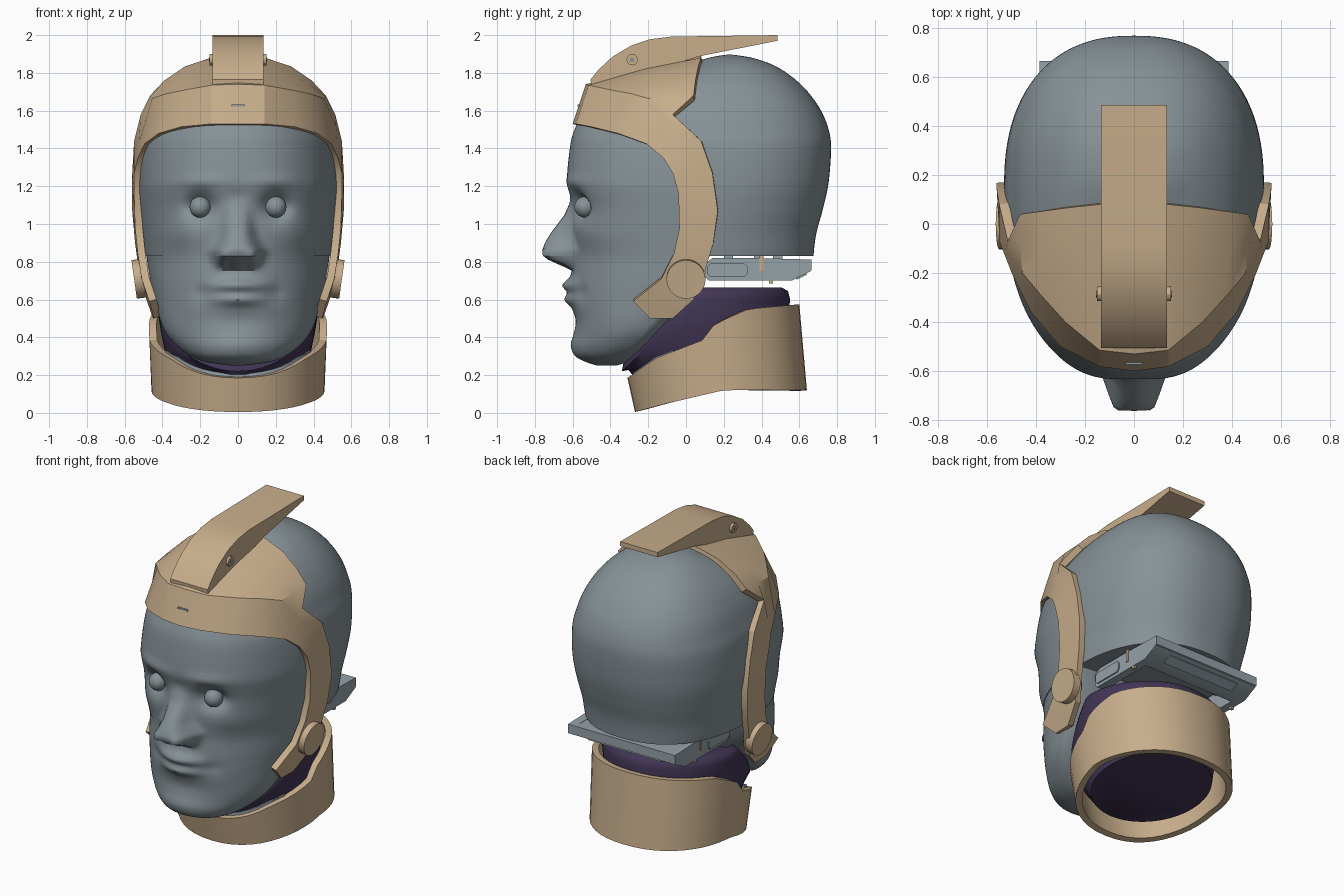
import bpy, bmesh, math
from mathutils import Vector

cube = bpy.data.objects.get("Cube")
if cube:
    bpy.data.objects.remove(cube, do_unlink=True)


def material(name, r, g, b):
    mat = bpy.data.materials.new(name)
    mat.use_nodes = True
    mat.diffuse_color = (r, g, b, 1)
    mat.node_tree.nodes["Principled BSDF"].inputs["Base Color"].default_value = (r, g, b, 1)
    return mat


SKIN = material("slate grey", .24, .285, .31)
METAL = material("light grey", .3, .36, .395)
TAN = material("sand tan", .575, .42, .26)
CLOTH = material("dark purple", .053, .036, .09)


def finish(name, verts, faces, mat, angle=30, thickness=0, recalc=False):
    mesh = bpy.data.meshes.new(name)
    mesh.from_pydata([tuple(v) for v in verts], [], faces)
    mesh.materials.append(mat)
    bm = bmesh.new()
    bm.from_mesh(mesh)
    bmesh.ops.remove_doubles(bm, verts=bm.verts, dist=.0001)
    if recalc:
        bmesh.ops.recalc_face_normals(bm, faces=bm.faces)
    bm.to_mesh(mesh)
    bm.free()
    obj = bpy.data.objects.new(name, mesh)
    bpy.context.collection.objects.link(obj)
    bpy.ops.object.select_all(action="DESELECT")
    obj.select_set(True)
    bpy.context.view_layer.objects.active = obj
    if thickness:
        solid = obj.modifiers.new("thickness", "SOLIDIFY")
        solid.thickness, solid.offset = thickness, -1
        bpy.ops.object.modifier_apply(modifier=solid.name)
    bpy.ops.object.shade_smooth_by_angle(angle=math.radians(angle))


def loft(name, rows, mat, closed=True, caps=False, **options):
    n = len(rows[0])
    faces = []
    for v in range(len(rows) - 1):
        for u in range(n if closed else n - 1):
            w = (u + 1) % n
            faces.append((v * n + u, v * n + w, (v + 1) * n + w, (v + 1) * n + u))
    if caps:
        faces.append(tuple(reversed(range(n))))
        faces.append(tuple(range((len(rows) - 1) * n, len(rows) * n)))
    finish(name, [p for row in rows for p in row], faces, mat, **options)


def prism(name, outline, x0, x1, mat):
    """Extrude a (y, z) outline along x."""
    n = len(outline)
    verts = [(x, y, z) for x in (x0, x1) for y, z in outline]
    faces = [tuple(range(n)), tuple(range(n, 2 * n))]
    faces += [(i, (i + 1) % n, (i + 1) % n + n, i + n) for i in range(n)]
    finish(name, verts, faces, mat, recalc=True)


def box(name, x0, x1, y0, y1, z0, z1, mat):
    prism(name, [(y0, z0), (y1, z0), (y1, z1), (y0, z1)], x0, x1, mat)


def disc(name, centre, axis, radius, depth, mat, sides=32):
    axis = Vector(axis).normalized()
    turn = axis.to_track_quat("Z", "Y")
    ring = [Vector((math.cos(a), math.sin(a), 0)) * radius
            for a in (math.tau * i / sides for i in range(sides))]
    rows = [[turn @ p + Vector(centre) + axis * d for p in ring] for d in (-depth / 2, depth / 2)]
    loft(name, rows, mat, caps=True)


def lerp(table, t):
    for (a, p), (b, q) in zip(table, table[1:]):
        if t <= b:
            return p + (q - p) * max(0, (t - a) / (b - a))
    return table[-1][1]


def spline(before, keys, after, steps):
    """Smooth rows through the keys; the outer two only set the end slopes."""
    keys = [before] + keys + [after]
    out = []
    for a, b, c, d in zip(keys, keys[1:], keys[2:], keys[3:]):
        for i in range(steps):
            t = i / steps
            out.append([q + t / 2 * (r - p + t * (2 * p - 5 * q + 4 * r - s + t * (3 * (q - r) + s - p)))
                        for p, q, r, s in zip(a, b, c, d)])
    return out + [keys[-2]]


# Head sections: height, front, back, half width, widest y
jaw = [(.25, -.47, -.37, .03, -.42), (.27, -.53, -.31, .17, -.39), (.3, -.58, -.26, .25, -.35),
       (.35, -.595, -.19, .32, -.29), (.42, -.59, -.11, .38, -.23), (.5, -.595, -.03, .415, -.17),
       (.6, -.61, .03, .44, -.09), (.7, -.61, .07, .465, -.01), (.83, -.6, .1, .485, .06)]
skull = [(.83, -.6, .675, .49, .06), (.95, -.605, .69, .505, .08), (1.08, -.61, .725, .52, .12),
         (1.22, -.63, .755, .53, .15), (1.4, -.615, .768, .52, .17), (1.5, -.59, .755, .495, .17),
         (1.6, -.53, .715, .46, .17), (1.7, -.39, .645, .4, .18), (1.78, -.19, .56, .325, .2),
         (1.84, 0, .465, .24, .22), (1.88, .12, .35, .14, .23), (1.897, .22, .24, .01, .23)]

# Face relief: x, z, x spread, z spread, height
relief = [(.2, 1.095, .075, .065, -.08), (.2, 1.225, .13, .03, .015), (.3, .95, .1, .08, .015),
          (0, 1.13, .07, .05, -.015), (0, .675, .14, .032, .045), (0, .6, .12, .03, .035),
          (.2, .64, .05, .06, -.015), (0, .49, .16, .05, -.01), (0, .36, .16, .06, .015),
          (.085, .83, .03, .04, .04)]
nose_height = [(.755, 0), (.785, .07), (.82, .15), (.86, .162), (.9, .145), (.95, .112),
               (1.05, .035), (1.16, 0)]
nose_width = [(.78, .1), (.86, .12), (.94, .08), (1.1, .055)]
front_power = [(.3, 2), (.8, 2.05), (1.2, 2.4), (1.45, 2.3), (1.6, 2.15)]


def face_relief(x, z):
    h = lerp(nose_height, z) * math.exp(-abs(x / lerp(nose_width, z)) ** 4)
    h -= .04 * math.exp(-((abs(x) - .05) / .022) ** 2 - ((z - .79) / .02) ** 2)
    for cx, cz, sx, sz, amount in relief:
        h += amount * math.exp(-((abs(x) - cx) / sx) ** 2 - ((z - cz) / sz) ** 2)
    return h


def head_ring(z, front, back, width, mid, count=160):
    """Superellipse section, fuller at the back, with relief on the face."""
    ring = []
    for i in range(count):
        a = math.tau * i / count
        c, s = math.cos(a), math.sin(a)
        power = 2 / (2.35 if s > 0 else lerp(front_power, z))
        x = width * math.copysign(abs(c) ** power, c)
        y = mid + math.copysign(abs(s) ** power, s) * (back - mid if s > 0 else mid - front)
        if s < 0:
            y -= face_relief(x, z) * min(1, -2 * s)
        ring.append((x, y, z))
    return ring


sections = spline(jaw[0], jaw, (.95, -.605, .12, .505, .08), 7)
sections += spline((.7, -.61, .67, .465, -.01), skull, skull[-1], 8)
loft("head", [head_ring(*r) for r in sections], SKIN, caps=True, angle=50)

# Eyes
for side, s in (("right", -1), ("left", 1)):
    rows = []
    for i in range(1, 16):
        a = math.pi * i / 16
        rows.append([(s * .2 + .056 * math.sin(a) * math.cos(b), -.535 + .056 * math.sin(a) * math.sin(b),
                      1.09 - .056 * math.cos(a)) for b in (math.tau * k / 24 for k in range(24))])
    loft(side + "_eye", rows, SKIN, caps=True)

# Head frame: brow, cap and cheek straps, from the centre out to the strap tip
half = [[(0, -.6, 1.53), (0, -.53, 1.74), (0, -.25, 1.82), (0, .08, 1.89)],
        [(.14, -.582, 1.53), (.14, -.515, 1.735), (.14, -.22, 1.82), (.14, .08, 1.88)],
        [(.3, -.5, 1.515), (.28, -.4, 1.71), (.28, -.18, 1.79), (.28, .065, 1.835)],
        [(.42, -.36, 1.48), (.38, -.29, 1.69), (.385, -.13, 1.735), (.39, .05, 1.76)],
        [(.495, -.21, 1.425), (.455, -.2, 1.665), (.465, -.08, 1.675), (.465, .04, 1.68)],
        [(.53, -.12, 1.35), (.515, -.07, 1.58)], [(.55, -.07, 1.27), (.55, .08, 1.44)],
        [(.55, -.04, 1.16), (.56, .14, 1.27)], [(.545, -.035, .98), (.56, .168, 1.07)],
        [(.53, -.065, .84), (.545, .145, .9)], [(.51, -.13, .71), (.525, .1, .75)],
        [(.47, -.28, .59), (.485, .04, .6)], [(.445, -.19, .5), (.45, -.07, .5)]]
half = [r if len(r) > 2 else [Vector(r[0]).lerp(Vector(r[1]), k / 3) for k in range(4)] for r in half]
full = [[(-x, y, z) for x, y, z in r] for r in reversed(half[1:])] + half
loft("head_frame", list(zip(*full)), TAN, closed=False, thickness=.04, angle=25)

# Crest fin along the top
prism("crest", [(-.5, 1.7), (-.505, 1.765), (-.465, 1.815), (-.39, 1.885), (-.29, 1.945), (-.19, 1.978),
                (-.08, 1.992), (.485, 2), (.485, 1.97), (.08, 1.89), (-.25, 1.79)], -.135, .135, TAN)
box("brow_slot", -.035, .035, -.574, -.564, 1.622, 1.632, METAL)
disc("temple_stud", (-.445, -.28, 1.28), (-.8, -.6, 0), .026, .03, SKIN, 12)


# Neck: a slanted closed plug
def neck_ring(mid, depth, width, height):
    return [(width * math.cos(a), mid + depth * math.sin(a), height(mid + depth * math.sin(a)))
            for a in (math.tau * i / 64 for i in range(64))]


def neck_top(y):
    return min(.665, .28 + .93 * (y + .34))


loft("neck", [neck_ring(.16, .37, .35, lambda y: .13 + .1 * y),
              neck_ring(.12, .425, .41, lambda y: .6 * neck_top(y) + .04),
              neck_ring(.105, .445, .435, lambda y: neck_top(y) - .06),
              neck_ring(.105, .435, .425, lambda y: neck_top(y) - .02),
              neck_ring(.105, .4, .39, neck_top)], CLOTH, caps=True, angle=60)

# Collar band, with a thin lining showing inside its front edge
collar_top = [(-.31, .185), (-.16, .29), (.1, .39), (.15, .47), (.33, .55), (.6, .575)]
collar_base = [(-.27, .005), (-.1, .05), (.2, .12), (.64, .12)]


def collar_ring(mid, width, table, depth=.455, lift=0):
    ring = []
    for i in range(48):
        a = math.tau * i / 48
        y = mid + depth * math.sin(a)
        x = width * math.copysign(abs(math.cos(a)) ** .9, math.cos(a))
        ring.append((x, y, lerp(table, y) + lift))
    return ring


loft("collar", [collar_ring(.185, .458, collar_base), collar_ring(.145, .472, collar_top)],
     TAN, thickness=.04)
loft("collar_lining", [collar_ring(.145, .44, collar_top, .43, lift)[28:45] for lift in (-.07, .006)],
     METAL, closed=False, thickness=.012)

# Rear bracket under the skull, with a slanted lower panel
prism("bracket_back", [(.5, .7), (.56, .7), (.66, .75), (.66, .812), (.5, .812)], -.36, .36, METAL)
box("bracket_wings", -.385, .385, .625, .665, .755, .812, METAL)
prism("bracket_slot", [(.585, .705), (.64, .7325), (.637, .74), (.582, .712)], -.26, .26, METAL)
arm = [(.1, .72), (.1, .79), (.14, .82), (.35, .82), (.66, .812), (.66, .75), (.56, .7), (.12, .7)]
panel = [(.115, .735), (.13, .72), (.31, .72), (.325, .735), (.325, .775), (.31, .79), (.13, .79), (.115, .775)]

# Paired parts
for side, s in (("right", -1), ("left", 1)):
    prism(side + "_bracket_arm", arm, s * .33, s * .385, METAL)
    prism(side + "_arm_panel", panel, s * .384, s * .393, METAL)
    for k, y in enumerate((.2, .36, .46)):
        box(f"{side}_bracket_post_{k}", s * .28, s * .34, y, y + .05, .8, .84, METAL)
    box(side + "_upper_pin", s * .38, s * .39, .39, .41, .75, .83, TAN)
    box(side + "_lower_pin", s * .365, s * .384, .44, .46, .685, .73, TAN)
    disc(side + "_ear_disc", (s * .525, 0, .71), (s, 0, -.14), .103, .05, TAN)
    disc(side + "_ear_boss", (s * .485, 0, .715), (s, 0, -.14), .065, .06, TAN)
    disc(side + "_crest_bolt", (s * .14, -.285, 1.87), (s, 0, 0), .03, .022, TAN, 12)
    disc(side + "_bolt_core", (s * .146, -.285, 1.87), (s, 0, 0), .014, .016, SKIN, 6)
